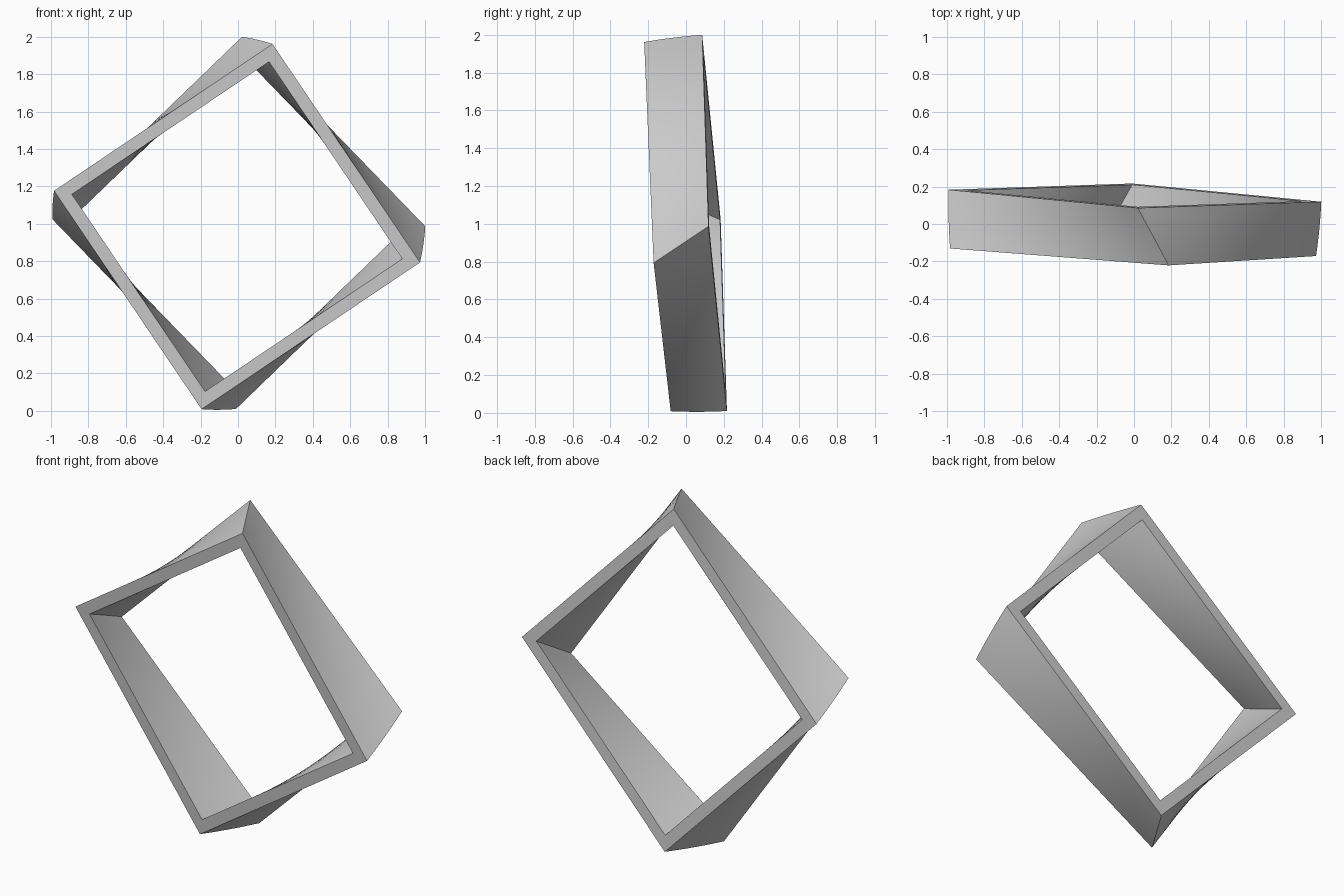
import bpy, bmesh
from math import radians, sin, cos
from mathutils import Vector

cube = bpy.data.objects.get("Cube")
if cube:
    bpy.data.objects.remove(cube, do_unlink=True)

# Overall proportions of the twisted square frame
RADIUS = 0.997            # centre to outer corner
INNER = 0.903             # inner opening relative to outer square
DEPTH = 0.303
FRONT_TURN, BACK_TURN = radians(11.1), radians(1.05)
SIDE_STEPS, DEPTH_STEPS = 16, 8
CENTRE = Vector((0, 0, 0.995))

# Slightly tilted frame axes
axis = Vector((0.0334, 1, 0.0653)).normalized()
up = (Vector((0, 0, 1)) - axis * axis.z).normalized()
right = axis.cross(up)


def corner(index, depth, scale):
    """Corner of the square at a depth from 0 (front) to 1 (back)."""
    turn = FRONT_TURN + (BACK_TURN - FRONT_TURN) * depth + radians(90) * index
    flat = right * sin(turn) + up * cos(turn)
    return CENTRE + axis * DEPTH * (depth - 0.5) + flat * RADIUS * scale


# Cross-section: outer wall front to back, inner wall back to front
levels = [i / DEPTH_STEPS for i in range(DEPTH_STEPS + 1)]
section = [(d, 1) for d in levels] + [(d, INNER) for d in reversed(levels)]

bm = bmesh.new()
rings = []
for side in range(4):
    for step in range(SIDE_STEPS):
        t = step / SIDE_STEPS
        rings.append([bm.verts.new(corner(side, d, s).lerp(corner(side + 1, d, s), t))
                      for d, s in section])

# Skin neighbouring cross-sections all the way around
count = len(section)
for i, ring in enumerate(rings):
    following = rings[(i + 1) % len(rings)]
    for j in range(count):
        k = (j + 1) % count
        bm.faces.new((ring[j], ring[k], following[k], following[j]))
bmesh.ops.recalc_face_normals(bm, faces=bm.faces)

mesh = bpy.data.meshes.new("twisted_frame")
bm.to_mesh(mesh)
bm.free()
frame = bpy.data.objects.new("twisted_frame", mesh)
bpy.context.collection.objects.link(frame)

# Plain grey material
GREY = (0.6, 0.6, 0.6, 1)
mat = bpy.data.materials.new("light_grey")
mat.use_nodes = True
mat.diffuse_color = GREY
mat.node_tree.nodes["Principled BSDF"].inputs["Base Color"].default_value = GREY
mesh.materials.append(mat)

# Smooth twisted walls, sharp rims and corners
bpy.ops.object.select_all(action="DESELECT")
frame.select_set(True)
bpy.context.view_layer.objects.active = frame
bpy.ops.object.shade_smooth_by_angle(angle=radians(30))
